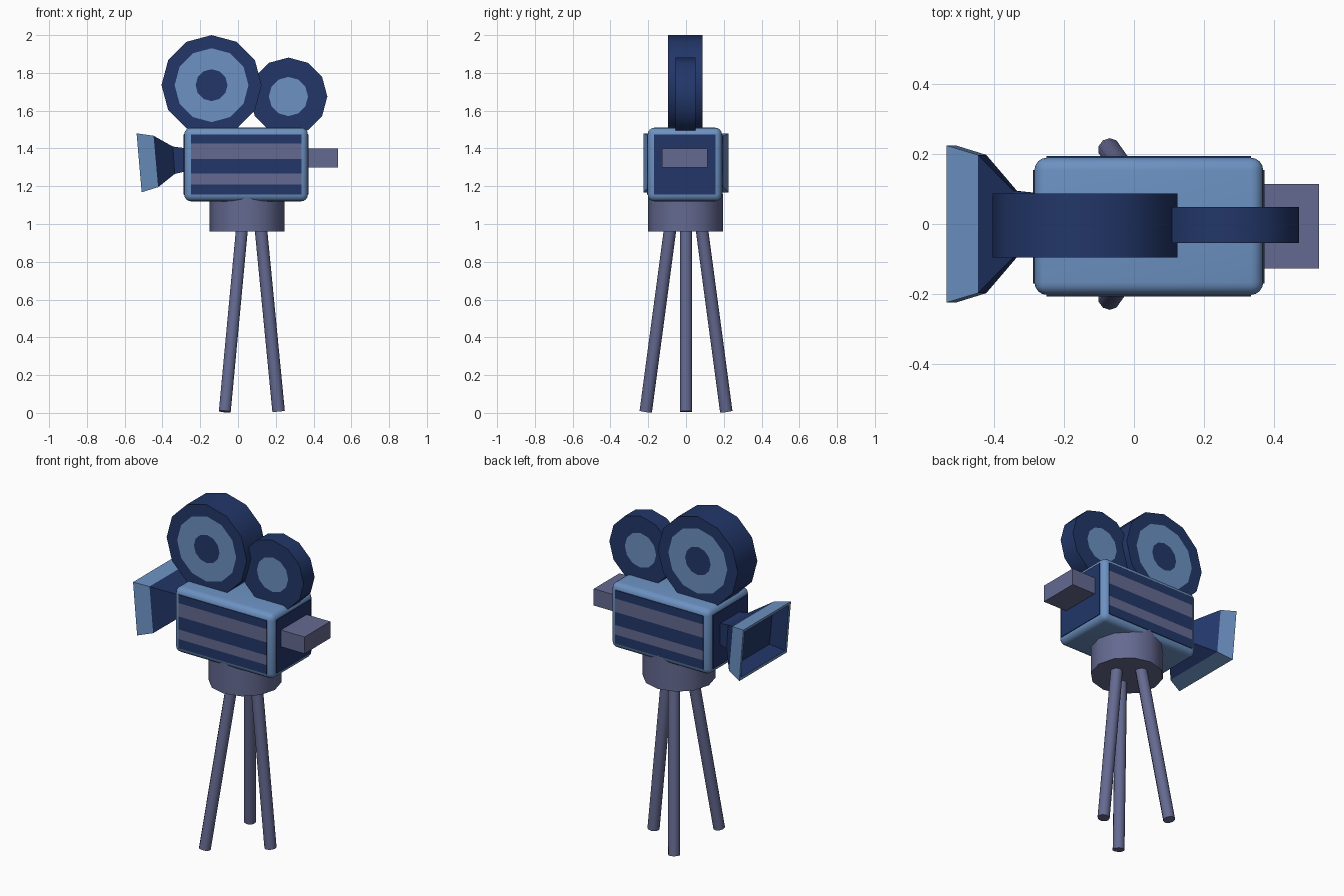
import bpy, bmesh, math
from mathutils import Vector, Matrix

if "Cube" in bpy.data.objects:
    bpy.data.objects.remove(bpy.data.objects["Cube"])


def material(name, rgb):
    m = bpy.data.materials.new(name)
    m.diffuse_color = (*rgb, 1)
    m.use_nodes = True
    m.node_tree.nodes["Principled BSDF"].inputs["Base Color"].default_value = m.diffuse_color
    return m


NAVY = material("navy", (0.016, 0.037, 0.140))
BLUE = material("light_blue", (0.150, 0.285, 0.540))
GREY = material("purple_grey", (0.130, 0.144, 0.283))


def finish(name, bm, mats, angle=None):
    bmesh.ops.recalc_face_normals(bm, faces=bm.faces)
    mesh = bpy.data.meshes.new(name)
    bm.to_mesh(mesh)
    bm.free()
    for m in mats:
        mesh.materials.append(m)
    ob = bpy.data.objects.new(name, mesh)
    bpy.context.collection.objects.link(ob)
    if angle:
        bpy.ops.object.select_all(action='DESELECT')
        ob.select_set(True)
        bpy.context.view_layer.objects.active = ob
        bpy.ops.object.shade_smooth_by_angle(angle=math.radians(angle))
    return ob


def box(name, lo, hi, mat, bevel=0):
    lo, hi = Vector(lo), Vector(hi)
    bm = bmesh.new()
    bmesh.ops.create_cube(bm, size=1, matrix=Matrix.Translation((lo + hi) / 2) @ Matrix.Diagonal((*(hi - lo), 1)))
    if bevel:
        bmesh.ops.bevel(bm, geom=bm.edges[:], offset=bevel, segments=4, profile=0.5, affect='EDGES')
    return finish(name, bm, [mat], 35 if bevel else None)


def rod(name, a, b, r, sides, mat):
    a, b = Vector(a), Vector(b)
    d = b - a
    bm = bmesh.new()
    rot = d.to_track_quat('Z', 'Y').to_matrix().to_4x4()
    bmesh.ops.create_cone(bm, cap_ends=True, segments=sides, radius1=r, radius2=r, depth=d.length,
                          matrix=Matrix.Translation((a + b) / 2) @ rot)
    return finish(name, bm, [mat], 50)


def reel(name, x, z, r, y0, y1, discs):
    """Film reel; discs = (radius, material index) inset into both faces."""
    bm = bmesh.new()
    bmesh.ops.create_cone(bm, cap_ends=True, segments=12, radius1=r, radius2=r, depth=y1 - y0,
                          matrix=Matrix.Translation((x, (y0 + y1) / 2, z)) @ Matrix.Rotation(math.pi / 2, 4, 'X'))
    for cap in [f for f in bm.faces if len(f.verts) == 12]:
        current = r
        for radius, idx in discs:
            bmesh.ops.inset_region(bm, faces=[cap], thickness=(current - radius) * math.cos(math.pi / 12))
            cap.material_index = idx
            current = radius
    return finish(name, bm, [NAVY, BLUE], 40)


# Camera body with rounded edges
box("camera_body", (-0.285, -0.203, 1.12), (0.37, 0.19, 1.51), BLUE, 0.036)

# Stripes on front and back
bands = [1.155, 1.21, 1.267, 1.345, 1.425, 1.475]
for side, y in (("front", -0.203), ("back", 0.19)):
    for i in range(5):
        box(f"{side}_stripe_{i + 1}", (-0.25, y - 0.004, bands[i]), (0.335, y + 0.004, bands[i + 1]),
            GREY if i % 2 else NAVY)

# Dark end panels
for side, x in (("left", -0.285), ("right", 0.37)):
    box(f"{side}_end_panel", (x - 0.004, -0.17, 1.155), (x + 0.004, 0.155, 1.475), NAVY)

# Viewfinder
box("viewfinder", (0.36, -0.128, 1.30), (0.53, 0.115, 1.40), GREY)

# Film reels
reel("large_reel", -0.14, 1.735, 0.265, -0.096, 0.088, [(0.193, 1), (0.078, 0)])
reel("small_reel", 0.267, 1.675, 0.206, -0.055, 0.049, [(0.1, 1)])

# Lens hood: rectangular rings (x top, x bottom, half width, z top, z bottom)
rings = [(-0.27, -0.27, 0.088, 1.40, 1.28),
         (-0.345, -0.335, 0.095, 1.41, 1.265),
         (-0.447, -0.423, 0.198, 1.467, 1.195),
         (-0.537, -0.510, 0.225, 1.48, 1.168),
         (-0.534, -0.510, 0.208, 1.463, 1.185),
         (-0.452, -0.430, 0.175, 1.445, 1.215)]
bm = bmesh.new()
loops = [[bm.verts.new(p) for p in ((xt, -w, zt), (xt, w, zt), (xb, w, zb), (xb, -w, zb))]
         for xt, xb, w, zt, zb in rings]
for n, (a, b) in enumerate(zip(loops, loops[1:])):
    for k in range(4):
        f = bm.faces.new((a[k], a[(k + 1) % 4], b[(k + 1) % 4], b[k]))
        f.material_index = 1 if n in (2, 3) else 0
bm.faces.new(loops[0])
bm.faces.new(loops[-1])
finish("lens_hood", bm, [NAVY, BLUE])

# Tripod head and legs
rod("tripod_head", (0.048, -0.003, 0.96), (0.048, -0.003, 1.16), 0.198, 12, GREY)
legs = {"front_leg": ((0.02, -0.085), (-0.07, -0.213)),
        "back_leg": ((0.02, 0.085), (-0.07, 0.213)),
        "right_leg": ((0.122, 0), (0.215, 0))}
for name, (top, foot) in legs.items():
    rod(name, (*foot, 0.007), (*top, 0.965), 0.033, 10, GREY)
